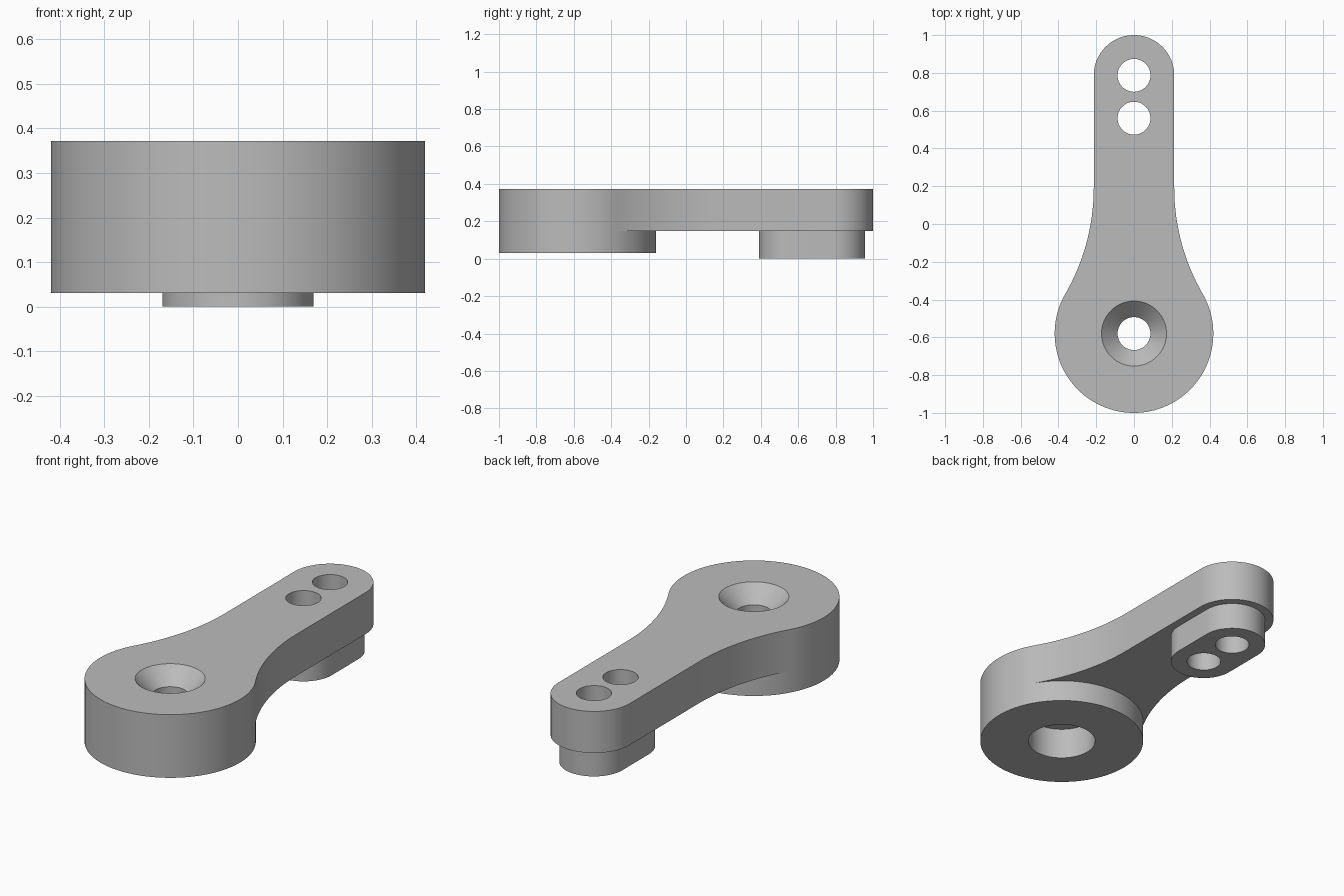
import bpy
from math import sin, cos, radians

if "Cube" in bpy.data.objects:
    bpy.data.objects.remove(bpy.data.objects["Cube"], do_unlink=True)

# Main dimensions
BOSS_Y, BOSS_R = -0.58, 0.42
TIP_Y, TIP_R = 0.787, 0.213
SLOT_Y, PAD_R, HOLE_R = 0.56, 0.17, 0.087
TOP, ARM_Z, BOSS_Z = 0.372, 0.147, 0.03
JOIN = 30  # angle where the boss blends into the neck

grey = bpy.data.materials.new("grey metal")
grey.use_nodes = True
grey.diffuse_color = (0.5, 0.5, 0.5, 1)
grey.node_tree.nodes["Principled BSDF"].inputs["Base Color"].default_value = (0.5, 0.5, 0.5, 1)


def arc(cx, cy, r, start, end, step=3):
    n = round(abs(end - start) / step)
    angles = [radians(start + (end - start) * i / n) for i in range(n + 1)]
    return [(cx + r * cos(a), cy + r * sin(a)) for a in angles]


def circle(cy, r):
    return arc(0, cy, r, JOIN, JOIN + 360)[:-1]


def stack(name, layers):
    """Closed solid through matching outlines, each given with its height."""
    n = len(layers[0][0])
    verts = [(x, y, z) for outline, z in layers for x, y in outline]
    faces = [tuple(reversed(range(n))), tuple(range(len(verts) - n, len(verts)))]
    for k in range(len(layers) - 1):
        a, b = k * n, (k + 1) * n
        faces += [(a + i, a + (i + 1) % n, b + (i + 1) % n, b + i) for i in range(n)]
    mesh = bpy.data.meshes.new(name)
    mesh.from_pydata(verts, [], faces)
    mesh.materials.append(grey)
    ob = bpy.data.objects.new(name, mesh)
    bpy.context.collection.objects.link(ob)
    return ob


def prism(name, outline, low, high):
    return stack(name, [(outline, low), (outline, high)])


# Arm: round tip, straight sides, and a concave neck tangent to the boss
c = cos(radians(JOIN))
neck_r = (BOSS_R * c - TIP_R) / (1 - c)
neck_x = TIP_R + neck_r
neck_y = BOSS_Y + (neck_r + BOSS_R) * sin(radians(JOIN))
right_neck = arc(neck_x, neck_y, neck_r, 180 + JOIN, 180, 2)
left_neck = [(-x, y) for x, y in reversed(right_neck)]
outline = (right_neck + arc(0, TIP_Y, TIP_R, 0, 180) + left_neck
           + arc(0, BOSS_Y, BOSS_R, 180 - JOIN, 360 + JOIN)[1:-1])
lever_arm = prism("lever_arm", outline, ARM_Z, TOP)

# Boss and the stadium-shaped pad under the tip
boss = prism("boss", circle(BOSS_Y, BOSS_R), BOSS_Z, TOP)
pad_outline = arc(0, TIP_Y, PAD_R, 0, 180) + arc(0, SLOT_Y, PAD_R, 180, 360)
pad = prism("tip_pad", pad_outline, 0, ARM_Z + 0.06)

# Cutters: stepped, countersunk bore and two pin holes
bore = stack("bore_cutter", [(circle(BOSS_Y, r), z) for r, z in (
    (0.172, -0.1), (0.172, 0.2), (HOLE_R, 0.2), (HOLE_R, TOP - 0.085),
    (0.172, TOP), (0.257, TOP + 0.085))])
pins = [prism("pin_hole_cutter", circle(y, HOLE_R), -0.1, TOP + 0.1)
        for y in (SLOT_Y, TIP_Y)]

# Join everything into one solid
bpy.context.view_layer.objects.active = lever_arm
steps = [(boss, 'UNION'), (pad, 'UNION')] + [(k, 'DIFFERENCE') for k in [bore] + pins]
for other, operation in steps:
    other.hide_render = True
    mod = lever_arm.modifiers.new(operation, 'BOOLEAN')
    mod.operation, mod.solver, mod.object = operation, 'EXACT', other
    bpy.ops.object.modifier_apply(modifier=mod.name)
    bpy.data.objects.remove(other, do_unlink=True)

bpy.ops.object.select_all(action='DESELECT')
lever_arm.select_set(True)
bpy.ops.object.shade_smooth_by_angle(angle=radians(25))
